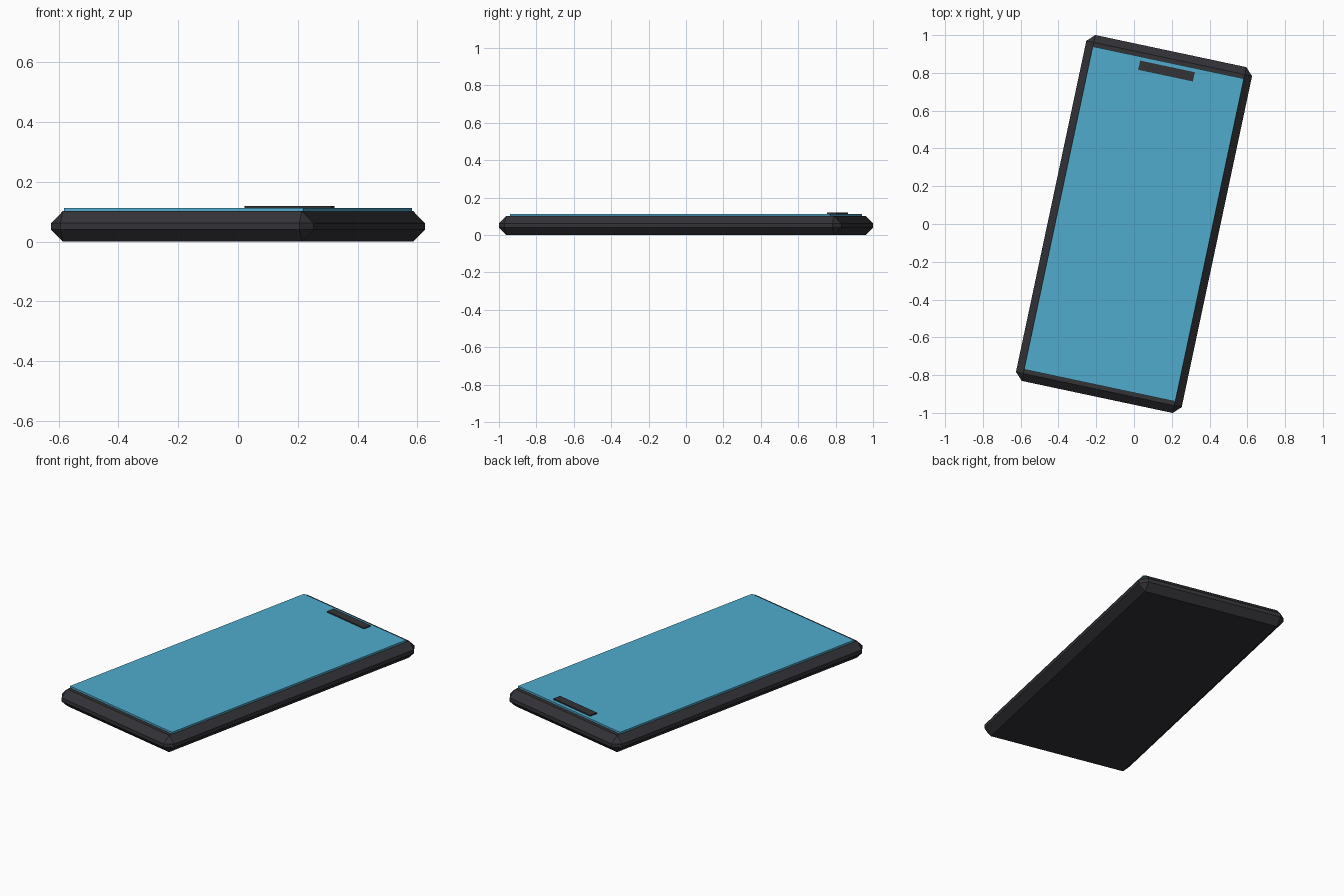
import bpy
import math
from mathutils import Matrix

cube = bpy.data.objects.get("Cube")
if cube:
    bpy.data.objects.remove(cube, do_unlink=True)

import bmesh

TURN = Matrix.Rotation(math.radians(-12), 4, "Z")


def make_material(name, rgb):
    mat = bpy.data.materials.new(name)
    mat.use_nodes = True
    mat.diffuse_color = (*rgb, 1)
    mat.node_tree.nodes["Principled BSDF"].inputs["Base Color"].default_value = (*rgb, 1)
    return mat


def make_box(name, mat, width, length, bottom, top, along=0.0, chamfer=0.0):
    """Box lying flat, shifted along its long axis, then turned with the device."""
    bm = bmesh.new()
    bmesh.ops.create_cube(bm, size=1)
    bmesh.ops.scale(bm, vec=(width, length, top - bottom), verts=bm.verts)
    if chamfer:
        bmesh.ops.bevel(bm, geom=bm.edges[:], offset=chamfer, segments=1,
                        affect="EDGES", profile=0.5)
    mesh = bpy.data.meshes.new(name)
    bm.to_mesh(mesh)
    bm.free()
    mesh.materials.append(mat)
    obj = bpy.data.objects.new(name, mesh)
    obj.matrix_world = TURN @ Matrix.Translation((0, along, (bottom + top) / 2))
    bpy.context.collection.objects.link(obj)
    return obj


charcoal = make_material("charcoal", (0.033, 0.033, 0.039))
screen_blue = make_material("screen blue", (0.08, 0.41, 0.61))

# Chamfered case, raised screen plate and the speaker bar near the far end
make_box("case", charcoal, 0.897, 1.872, 0.0, 0.102, chamfer=0.04)
make_box("screen", screen_blue, 0.818, 1.748, 0.1, 0.113)
make_box("speaker_bar", charcoal, 0.296, 0.05, 0.111, 0.12, along=0.828)
